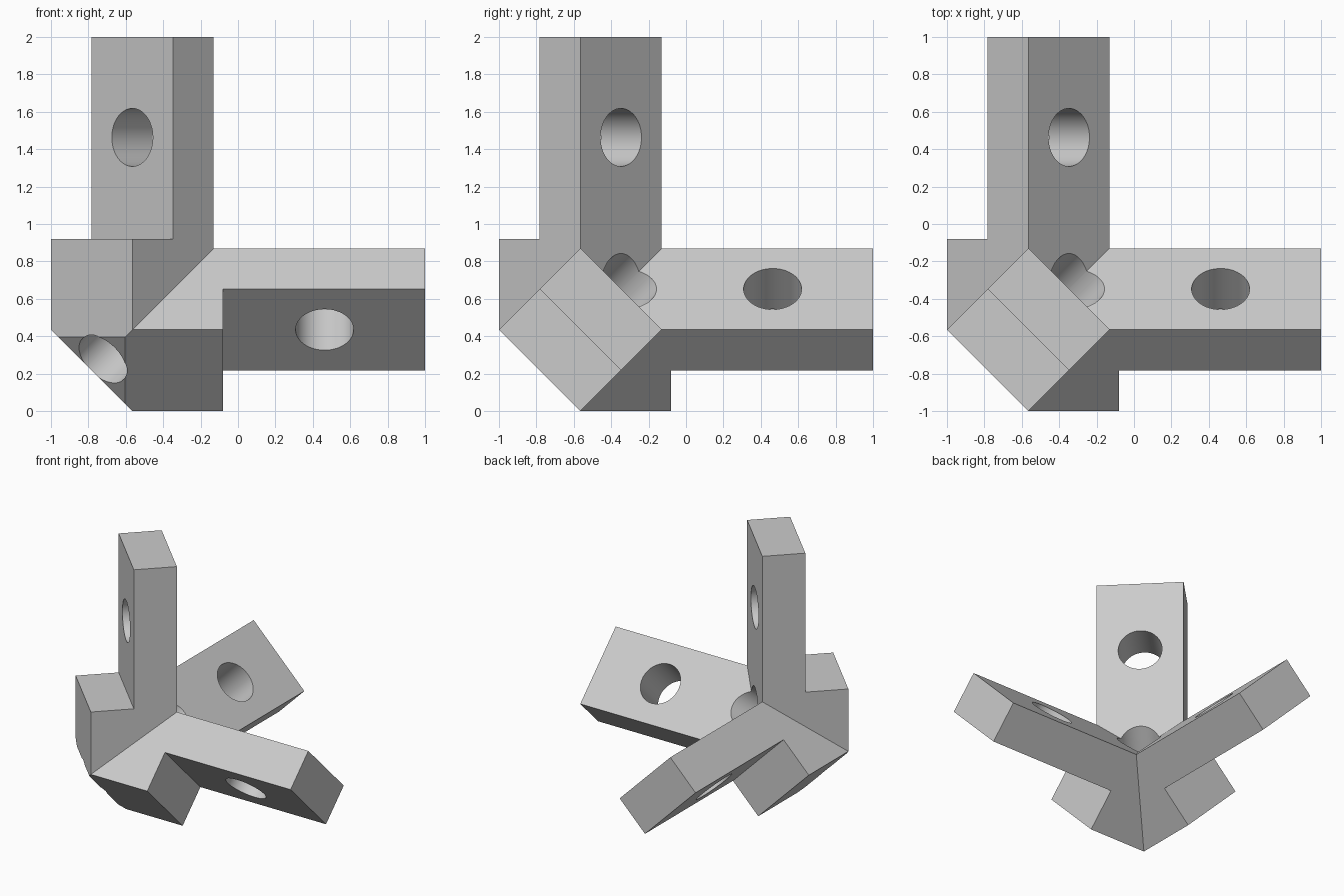
import bpy, bmesh, math
from mathutils import Matrix, Vector

cube = bpy.data.objects.get("Cube")
if cube:
    bpy.data.objects.remove(cube, do_unlink=True)

HALF_DIAG = 0.435                    # half diagonal of the square arm section
HALF = HALF_DIAG / math.sqrt(2)      # half side of the section
BLOCK_END, ARM_END = 0.485, 1.565    # ends of the thick and thin parts
HOLE_R, HOLE_POS = 0.155, 1.028
CHAMFER = 0.475 / math.sqrt(3)       # distance of the cut-off outer corner
CORNER = Matrix.Translation((-0.565, -0.565, 0.435))
DIAGONAL = Vector((1, 1, 1)).normalized()
ACROSS = Vector((1, 1, 0)).normalized()
SIDE = Vector((1, -1, 0)).normalized()
TURNS = [Matrix.Rotation(i * math.tau / 3, 4, DIAGONAL) for i in range(3)]


def make_object(name, bm):
    mesh = bpy.data.meshes.new(name)
    bm.to_mesh(mesh)
    bm.free()
    obj = bpy.data.objects.new(name, mesh)
    obj.matrix_world = CORNER
    bpy.context.collection.objects.link(obj)
    return obj


def bisect(bm, point, normal):
    """Cut by a plane and drop everything on the side the normal points to."""
    geom = bm.verts[:] + bm.edges[:] + bm.faces[:]
    return bmesh.ops.bisect_plane(bm, geom=geom, plane_co=point, plane_no=normal,
                                  clear_outer=True)["geom_cut"]


def stepped_arm():
    """Upright arm with a stepped profile, mitred where it meets the others."""
    bm = bmesh.new()
    profile = [(-HALF, -1), (HALF, -1), (HALF, ARM_END), (0, ARM_END),
               (0, BLOCK_END), (-HALF, BLOCK_END)]
    verts = [bm.verts.new(ACROSS * p - SIDE * HALF + Vector((0, 0, z)))
             for p, z in profile]
    face = bm.faces.new(verts)
    result = bmesh.ops.extrude_face_region(bm, geom=[face])["geom"]
    moved = [v for v in result if isinstance(v, bmesh.types.BMVert)]
    bmesh.ops.translate(bm, verts=moved, vec=SIDE * HALF * 2)
    bisect(bm, (0, 0, 0), (1, 0, -1))
    bisect(bm, (0, 0, 0), (0, 1, -1))
    mesh = bpy.data.meshes.new("arm_template")
    bm.to_mesh(mesh)
    bm.free()
    return mesh


def add_cylinder(bm, centre, axis, depth):
    turn = Vector((0, 0, 1)).rotation_difference(axis).to_matrix().to_4x4()
    bmesh.ops.create_cone(bm, cap_ends=True, segments=64, radius1=HOLE_R,
                          radius2=HOLE_R, depth=depth,
                          matrix=Matrix.Translation(centre) @ turn)


# Bracket body: three arms welded along their mitres
template = stepped_arm()
body = bmesh.new()
for turn in TURNS:
    template.transform(turn)
    body.from_mesh(template)
    template.transform(turn.inverted())
bpy.data.meshes.remove(template)
bmesh.ops.remove_doubles(body, verts=body.verts, dist=0.0005)

# Flat cut across the outer corner
cut = bisect(body, -DIAGONAL * CHAMFER, -DIAGONAL)
bmesh.ops.holes_fill(body, edges=[e for e in body.edges if e.is_boundary], sides=0)
bmesh.ops.recalc_face_normals(body, faces=body.faces)
bracket = make_object("corner_bracket", body)

# Holes: one through each arm and one through the corner
holes = bmesh.new()
for turn in TURNS:
    add_cylinder(holes, turn @ (ACROSS * HALF / 2 + Vector((0, 0, HOLE_POS))),
                 turn @ ACROSS, 0.7)
add_cylinder(holes, Vector((0, 0, 0)), DIAGONAL, 2)
cutter = make_object("hole_cutter", holes)
cutter.hide_render = True

drill = bracket.modifiers.new("holes", "BOOLEAN")
drill.operation = "DIFFERENCE"
drill.solver = "EXACT"
drill.object = cutter
bpy.ops.object.select_all(action="DESELECT")
bracket.select_set(True)
bpy.context.view_layer.objects.active = bracket
bpy.ops.object.modifier_apply(modifier=drill.name)
bpy.data.objects.remove(cutter, do_unlink=True)

# Plain grey finish
grey = bpy.data.materials.new("light_grey")
grey.use_nodes = True
colour = (0.6, 0.6, 0.6, 1)
grey.diffuse_color = colour
grey.node_tree.nodes["Principled BSDF"].inputs["Base Color"].default_value = colour
bracket.data.materials.clear()
bracket.data.materials.append(grey)
bpy.ops.object.shade_smooth_by_angle(angle=math.radians(30))
